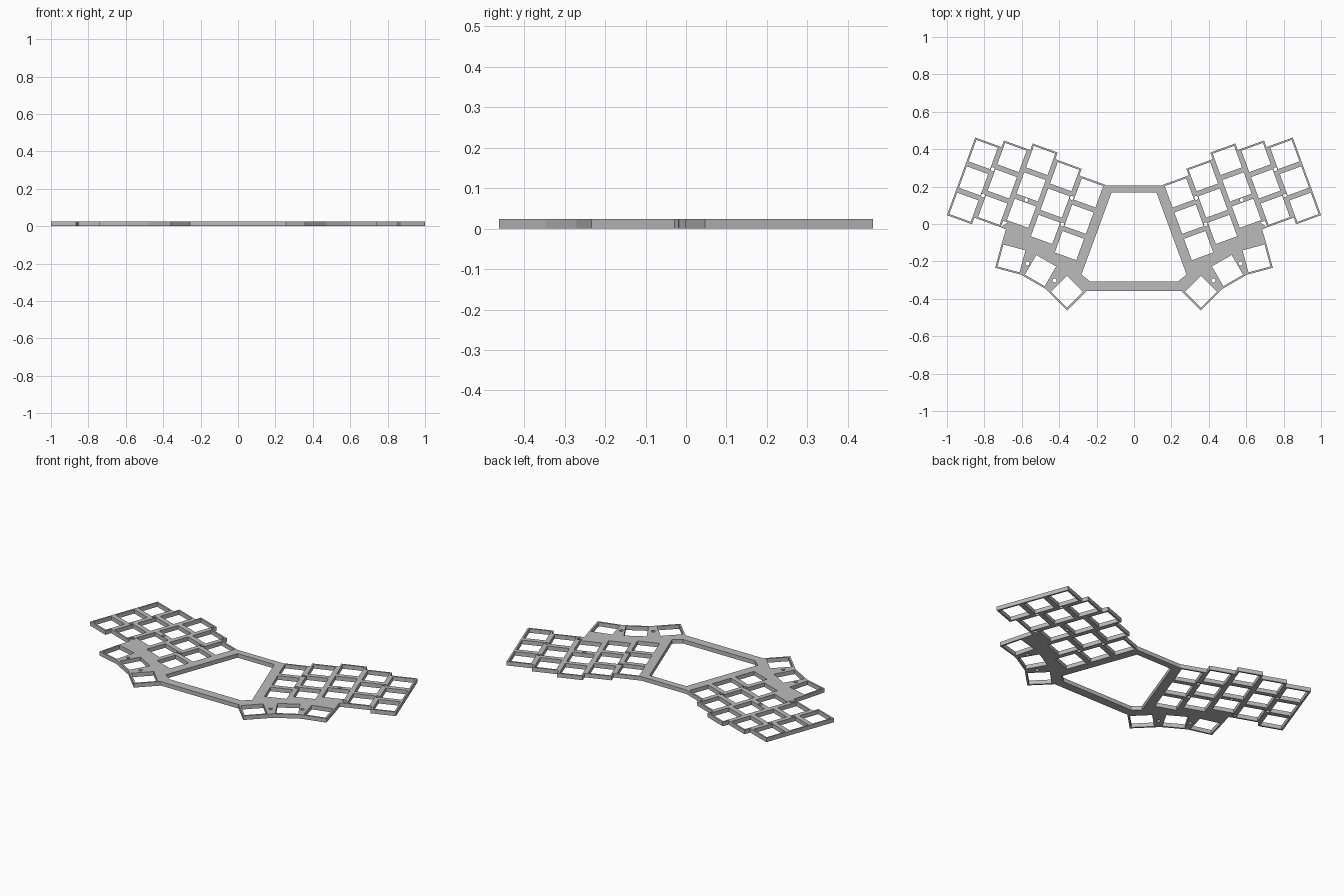
import bpy
import bmesh
from math import cos, sin, radians, tau
from mathutils import Vector
from mathutils.geometry import delaunay_2d_cdt

cube = bpy.data.objects.get("Cube")
if cube:
    bpy.data.objects.remove(cube)

THICK = 0.024     # plate thickness
PITCH = 0.15      # key spacing
RIM = 0.142       # outer size of one key frame
HOLE = 0.122      # key opening
TILT = radians(-20)
U = Vector((cos(TILT), sin(TILT)))    # across the columns, towards the middle
D = Vector((sin(TILT), -cos(TILT)))   # down a column
ORIGIN = Vector((-0.8065, 0.3715))    # top key of the outer column
STAGGER = [0, -0.0375, -0.075, -0.0375, 0]

solids, holes = [], []


def grid(u, d):
    return ORIGIN + U * u + D * d


def both_sides(group, points):
    """Store a counter-clockwise outline and its mirror image."""
    group.append([Vector(p) for p in points])
    group.append([Vector((-p[0], p[1])) for p in reversed(points)])


def slab(u0, u1, d0, d1):
    return [grid(u0, d0), grid(u0, d1), grid(u1, d1), grid(u1, d0)]


def square(centre, size, angle):
    a, h = radians(angle), size / 2
    x, y = Vector((cos(a), sin(a))) * h, Vector((-sin(a), cos(a))) * h
    c = Vector(centre)
    return [c - x - y, c + x - y, c + x + y, c - x + y]


def screw_hole(centre, radius=0.0105, sides=16):
    c = Vector(centre)
    both_sides(holes, [c + radius * Vector((cos(tau * i / sides), sin(tau * i / sides)))
                       for i in range(sides)])


# Finger key columns with three openings each
half = RIM / 2
for i, offset in enumerate(STAGGER):
    u = i * PITCH
    both_sides(solids, slab(u - half, u + half, offset - half, offset + 2 * PITCH + half))
    for row in range(3):
        both_sides(holes, square(grid(u, offset + row * PITCH), HOLE, -20))
    # Web joining this column to the next
    if i < 4:
        top = max(offset, STAGGER[i + 1]) - half
        low = min(offset, STAGGER[i + 1]) + 2 * PITCH + half
        both_sides(solids, slab(u, u + PITCH, top, low))

# Fanned thumb keys
for centre, angle in (((-0.655, -0.184), -15), ((-0.5, -0.249), -30), ((-0.358, -0.362), -45)):
    both_sides(solids, square(centre, RIM, angle))
    both_sides(holes, square(centre, HOLE, angle))

# Palm web and the two bars joining the halves around the central opening
both_sides(solids, [
    (0, 0.207), (-0.152, 0.207), (-0.2425, 0.166), (-0.345, -0.116), (-0.473, -0.029),
    (-0.6015, 0.057), (-0.713, -0.018), (-0.685, -0.029), (-0.705, -0.097),
    (-0.605, -0.271), (-0.597, -0.275), (-0.474, -0.346), (-0.458, -0.362),
    (-0.258, -0.358), (0, -0.358), (0, -0.307), (-0.235, -0.307), (-0.281, -0.27),
    (-0.12, 0.168), (0, 0.168)])

# Screw holes
for u, d in ((0.075, 0.056), (0.075, 0.206), (0.3, 0.15), (0.525, 0.056), (0.525, 0.206)):
    screw_hole(grid(u, d))
for centre in ((-0.57, -0.211), (-0.425, -0.302)):
    screw_hole(centre)

# Merge all outlines into one flat sheet
coords, loops = [], []
for outline in solids + holes:
    loops.append(list(range(len(coords), len(coords) + len(outline))))
    coords += outline
verts, _, faces, _, _, sources = delaunay_2d_cdt(coords, [], loops, 0, 1e-5)
first_hole = len(solids)

bm = bmesh.new()
points = [bm.verts.new((v.x, v.y, 0)) for v in verts]
for face, source in zip(faces, sources):
    if source and max(source) < first_hole:
        bm.faces.new([points[i] for i in face])
bmesh.ops.delete(bm, geom=[v for v in bm.verts if not v.link_faces], context='VERTS')

# Thicken the sheet into the plate
raised = bmesh.ops.extrude_face_region(bm, geom=bm.faces[:], use_keep_orig=True)
top_verts = [g for g in raised["geom"] if isinstance(g, bmesh.types.BMVert)]
bmesh.ops.translate(bm, verts=top_verts, vec=(0, 0, THICK))
bmesh.ops.recalc_face_normals(bm, faces=bm.faces[:])

mesh = bpy.data.meshes.new("keyboard_plate")
bm.to_mesh(mesh)
bm.free()
plate = bpy.data.objects.new("keyboard_plate", mesh)
bpy.context.collection.objects.link(plate)

# Plain grey material
grey = bpy.data.materials.new("plain_grey")
grey.use_nodes = True
colour = (0.5, 0.5, 0.5, 1)
grey.diffuse_color = colour
grey.node_tree.nodes["Principled BSDF"].inputs["Base Color"].default_value = colour
mesh.materials.append(grey)
